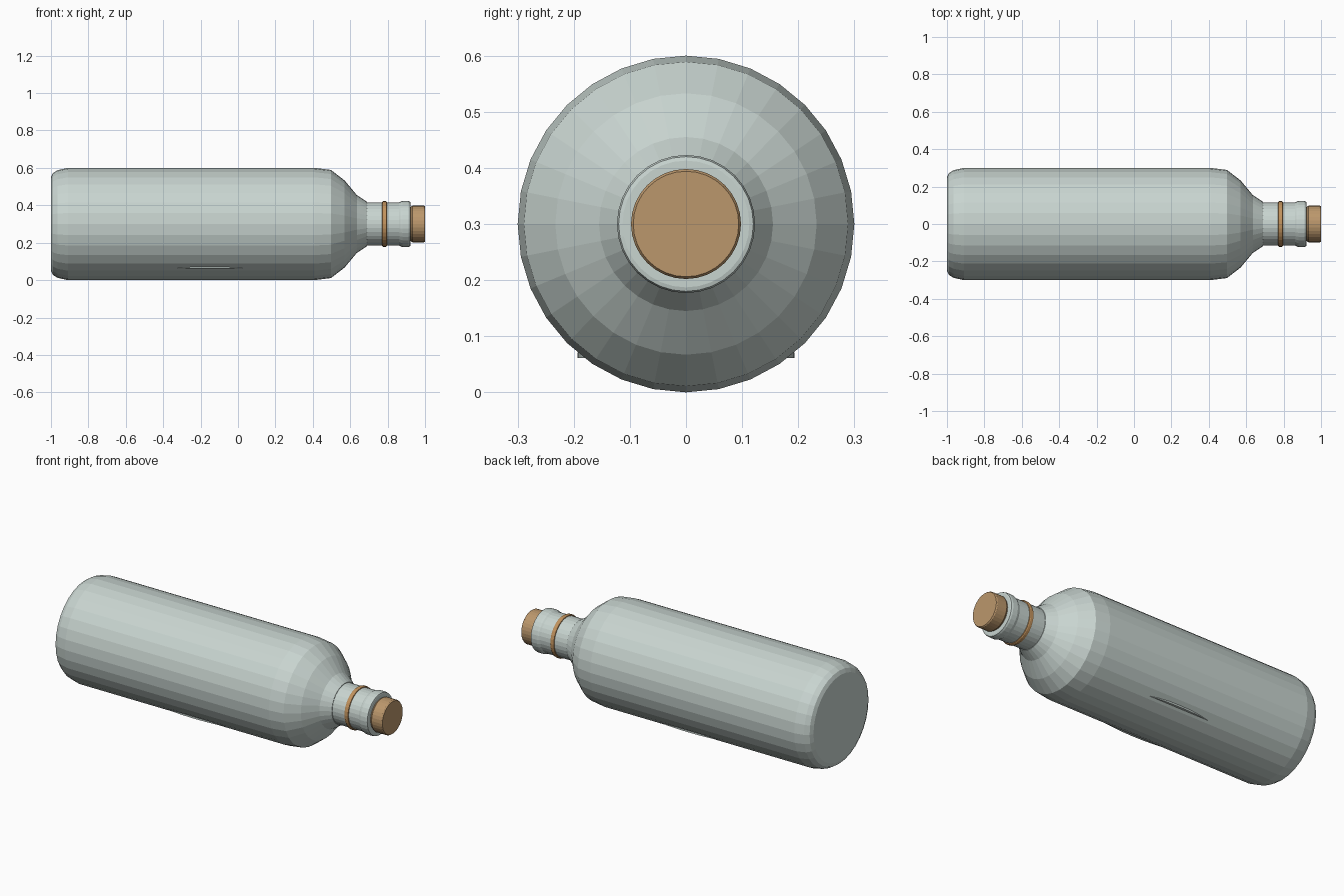
import bpy, bmesh, math

if "Cube" in bpy.data.objects:
    bpy.data.objects.remove(bpy.data.objects["Cube"])

SIDES = 32
AXIS_Z = 0.3


def material(name, rgb):
    m = bpy.data.materials.new(name)
    m.diffuse_color = (*rgb, 1.0)
    m.use_nodes = True
    m.node_tree.nodes["Principled BSDF"].inputs["Base Color"].default_value = m.diffuse_color
    return m


glass = material("pale_glass", (0.58, 0.66, 0.63))
cork_mat = material("cork", (0.50, 0.31, 0.15))
cord_mat = material("cord", (0.54, 0.29, 0.11))


def finish(bm, name, mat):
    bmesh.ops.recalc_face_normals(bm, faces=bm.faces)
    me = bpy.data.meshes.new(name)
    bm.to_mesh(me)
    bm.free()
    me.materials.append(mat)
    ob = bpy.data.objects.new(name, me)
    bpy.context.collection.objects.link(ob)
    return ob


def lathe(name, profile, mat, closed=False):
    """Revolve (x, radius) points around the bottle's long axis."""
    bm = bmesh.new()
    rings = []
    for x, r in profile:
        rings.append([bm.verts.new((x, r * math.sin(2 * math.pi * i / SIDES),
                                    AXIS_Z + r * math.cos(2 * math.pi * i / SIDES)))
                      for i in range(SIDES)])
    pairs = list(zip(rings, rings[1:]))
    if closed:
        pairs.append((rings[-1], rings[0]))
    for a, b in pairs:
        for i in range(SIDES):
            j = (i + 1) % SIDES
            bm.faces.new((a[i], a[j], b[j], b[i]))
    if not closed:
        bm.faces.new(rings[0])
        bm.faces.new(rings[-1])
    return finish(bm, name, mat)


# Main body with rounded base and sloping shoulder
lathe("bottle_body", [(-1.0, 0.25), (-0.99, 0.272), (-0.965, 0.288), (-0.91, 0.3),
                      (0.41, 0.3), (0.497, 0.289), (0.57, 0.233), (0.635, 0.155),
                      (0.69, 0.118)], glass)

# Neck and rolled lip
lathe("bottle_neck", [(0.67, 0.115), (0.90, 0.115)], glass)
lathe("bottle_lip", [(0.86, 0.114), (0.87, 0.120), (0.88, 0.123), (0.91, 0.123),
                     (0.92, 0.120), (0.922, 0.113)], glass)

# Cord wound round the neck
lathe("neck_cord", [(0.77, 0.112), (0.772, 0.119), (0.777, 0.122), (0.790, 0.122),
                    (0.795, 0.119), (0.797, 0.112)], cord_mat, closed=True)

# Cork stopper
lathe("cork_stopper", [(0.85, 0.092), (0.925, 0.092), (0.933, 0.098),
                       (0.994, 0.098), (1.0, 0.094)], cork_mat)

# Flat oval plate inside the bottle, its edges just breaking the sides
bm = bmesh.new()
bmesh.ops.create_cone(bm, cap_ends=True, segments=48, radius1=1, radius2=1, depth=1)
for v in bm.verts:
    v.co = (-0.15 + 0.54 * v.co.x, 0.193 * v.co.y, 0.066 + 0.010 * v.co.z)
finish(bm, "inner_plate", glass)
